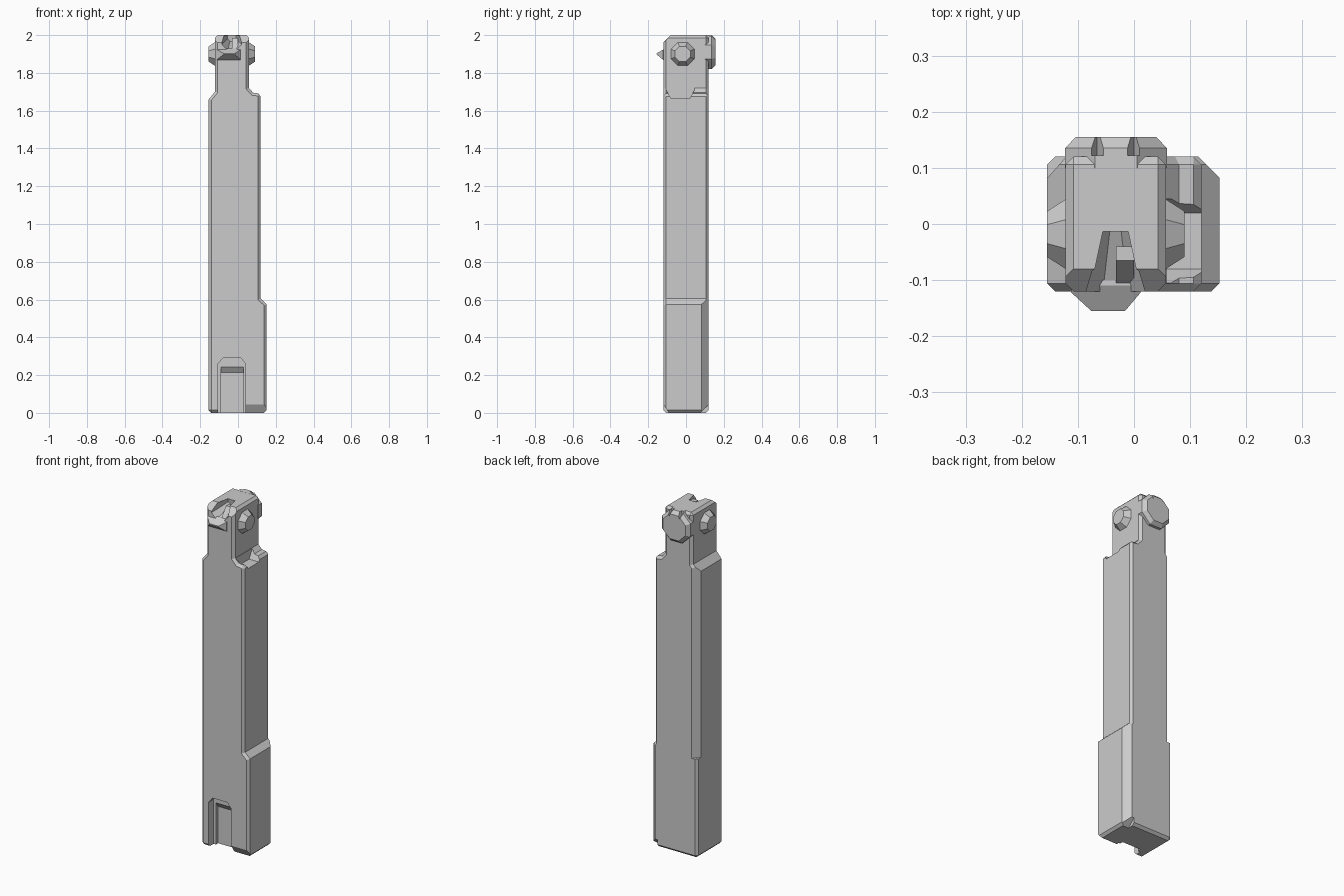
import bpy, bmesh, math
from mathutils import Vector, Matrix

cube = bpy.data.objects.get("Cube")
if cube:
    bpy.data.objects.remove(cube, do_unlink=True)

grey = bpy.data.materials.new("plain grey")
grey.use_nodes = True
grey.diffuse_color = (0.6, 0.6, 0.6, 1)
grey.node_tree.nodes["Principled BSDF"].inputs["Base Color"].default_value = (0.6, 0.6, 0.6, 1)


def finish(name, bm):
    bmesh.ops.recalc_face_normals(bm, faces=bm.faces[:])
    mesh = bpy.data.meshes.new(name)
    bm.to_mesh(mesh)
    bm.free()
    mesh.materials.append(grey)
    obj = bpy.data.objects.new(name, mesh)
    bpy.context.scene.collection.objects.link(obj)
    return obj


def prism(name, axis, points, lo, hi):
    """Extrude a flat outline along one axis."""
    place = {"x": lambda a, b, t: (t, a, b),
             "y": lambda a, b, t: (a, t, b),
             "z": lambda a, b, t: (a, b, t)}[axis]
    bm = bmesh.new()
    face = bm.faces.new([bm.verts.new(place(a, b, lo)) for a, b in points])
    out = bmesh.ops.extrude_face_region(bm, geom=[face])
    verts = [g for g in out["geom"] if isinstance(g, bmesh.types.BMVert)]
    bmesh.ops.translate(bm, verts=verts, vec=Vector(place(0, 0, hi - lo)))
    return finish(name, bm)


def boss(name, start, end, r1, r2):
    """Eight-sided tapered plug between two points, flats facing the axes."""
    a, b = Vector(start), Vector(end)
    bm = bmesh.new()
    bmesh.ops.create_cone(bm, cap_ends=True, segments=8, radius1=r1, radius2=r2,
                          depth=(b - a).length)
    turn = (b - a).to_track_quat("Z", "Y").to_matrix().to_4x4()
    spin = Matrix.Rotation(math.pi / 8, 4, "Z")
    bmesh.ops.transform(bm, verts=bm.verts[:],
                        matrix=Matrix.Translation((a + b) / 2) @ turn @ spin)
    return finish(name, bm)


def bake(obj, cutters=()):
    """Apply modifiers and cutters, then discard the cutters."""
    for c in cutters:
        c.hide_render = True
        mod = obj.modifiers.new("cut", "BOOLEAN")
        mod.operation, mod.solver, mod.object = "DIFFERENCE", "EXACT", c
    deps = bpy.context.evaluated_depsgraph_get()
    mesh = bpy.data.meshes.new_from_object(obj.evaluated_get(deps))
    obj.modifiers.clear()
    obj.data = mesh
    for c in cutters:
        bpy.data.objects.remove(c, do_unlink=True)


# Shaft, thick foot block and neck share one front outline
shaft = prism("shaft", "y", [
    (-.155, 0), (.152, 0), (.152, .575), (.12, .605), (.12, 1.69),
    (.08, 1.695), (.057, 1.72), (.057, 2), (-.122, 2), (-.122, 1.7),
    (-.155, 1.66)], -.12, .12)
bevel = shaft.modifiers.new("bevel", "BEVEL")
bevel.width, bevel.segments, bevel.limit_method = .014, 1, "ANGLE"
bevel.angle_limit = math.radians(60)

bake(shaft, [
    # Slot in the foot with a sloping roof
    prism("slot", "y", [(-.105, -.1), (.04, -.1), (.04, .26), (.015, .29),
                        (-.08, .29), (-.105, .26)], -.3, -.075),
    prism("slot_back", "x", [(-.08, -.1), (-.055, -.1), (-.055, .215),
                             (-.08, .25)], -.09, .03),
    # Foot chamfers
    prism("foot_front", "x", [(-.2, -.1), (-.09, -.1), (-.09, 0),
                              (-.122, .048), (-.2, .048)], .02, .3),
    prism("foot_back", "x", [(.2, -.1), (.075, -.1), (.075, 0),
                             (.123, .045), (.2, .045)], .1, .3),
    prism("foot_corner", "z", [(.16, .075), (.11, .125), (.2, .2)], -.1, .8),
    # Cut back edge of the shaft
    prism("edge_cut", "z", [(-.16, .076), (-.116, .125), (-.2, .2)], .575, 1.8),
    # Dip in the shoulder
    prism("shoulder_dip", "x", [(-.105, 1.76), (-.105, 1.71), (-.08, 1.665),
                                (.02, 1.665), (.045, 1.71), (.045, 1.76)],
          .058, .3),
    # Sloped front edge of the head
    prism("head_slope", "x", [(-.2, 1.9), (-.13, 1.95), (-.07, 2.01),
                              (-.07, 2.1), (-.2, 2.1)], -.3, .3),
    # Socket in the front of the head
    boss("socket", (-.033, -.14, 1.97), (-.033, -.012, 1.99), .062, .025),
])

# Ridge standing in the socket, and the lip below it
prism("socket_ridge", "x", [(-.1, 1.88), (-.04, 1.9), (-.04, 1.985),
                            (-.065, 1.985), (-.105, 1.93)], -.032, 0)
lip = prism("socket_lip", "z", [(-.112, -.1), (-.112, -.122), (-.076, -.155),
                                (-.016, -.155), (.012, -.122), (.012, -.1)],
            1.86, 1.93)
bake(lip, [
    prism("lip_under", "x", [(-.11, 1.84), (-.11, 1.86), (-.156, 1.898),
                             (-.2, 1.9), (-.2, 1.84)], -.3, .3),
    prism("lip_over", "x", [(-.11, 1.95), (-.11, 1.93), (-.156, 1.903),
                            (-.2, 1.901), (-.2, 1.95)], -.3, .3)])

# Side plugs
for name, side, root in (("left_plug", .09, .05), ("right_plug", -.155, -.115)):
    boss(name, (root, -.018, 1.9), (side, -.018, 1.9), .072, .044)

# Notched round cap on the back of the head
cap = boss("back_cap", (-.032, .1, 1.91), (-.032, .135, 1.91), .098, .098)
rim = boss("back_cap_face", (-.032, .135, 1.91), (-.032, .155, 1.91), .098, .078)
for part in (cap, rim):
    bake(part, [prism("cap_notch", "y", [(x - .018, 2.02), (x, 1.965),
                                         (x + .018, 2.02)], .122, .2)
                for x in (-.066, 0)])
